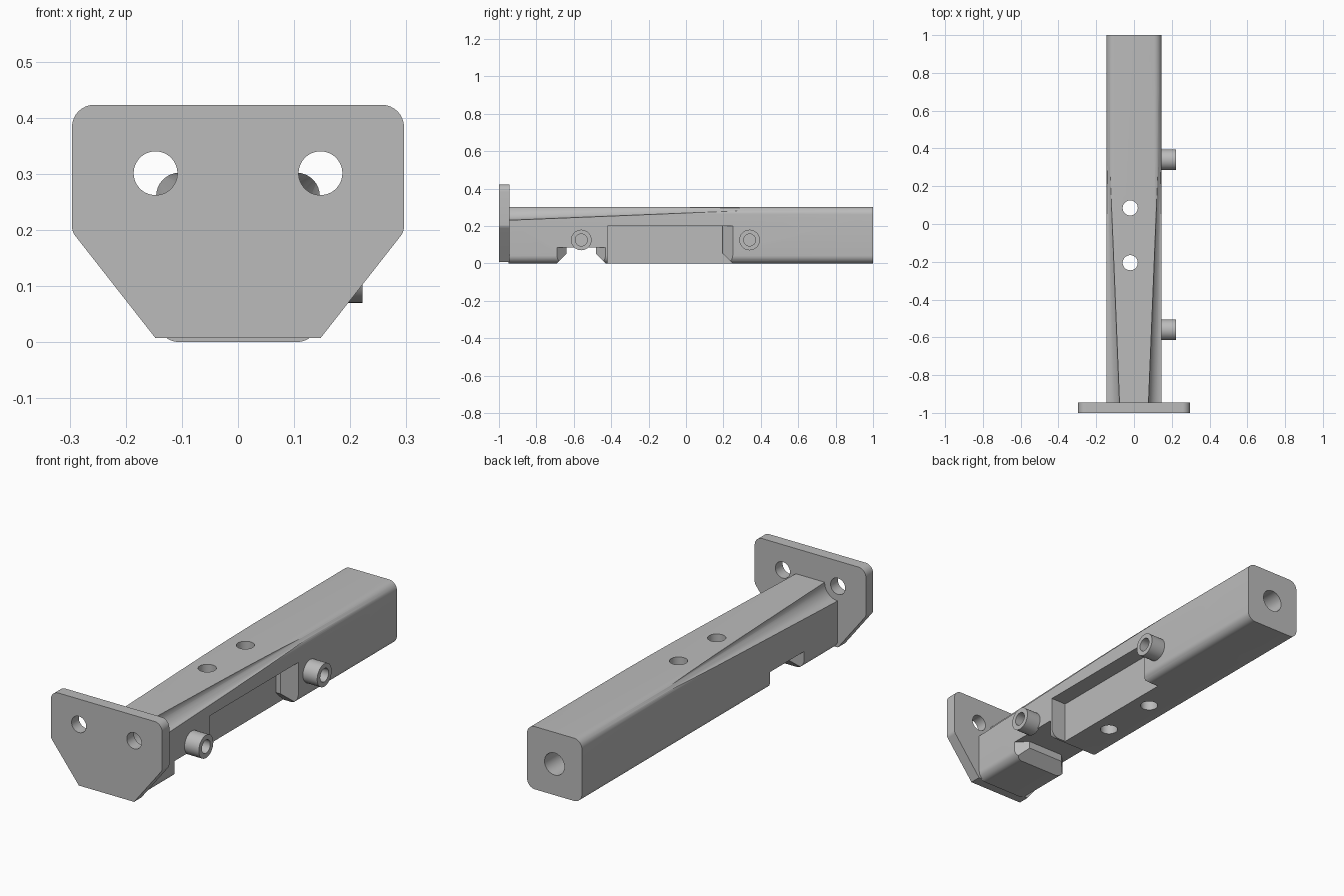
import bpy, bmesh, math
from mathutils import Vector, Matrix

if "Cube" in bpy.data.objects:
    bpy.data.objects.remove(bpy.data.objects["Cube"], do_unlink=True)

steel = bpy.data.materials.new("grey_steel")
steel.use_nodes = True
GREY = (0.5, 0.5, 0.5, 1)
steel.diffuse_color = GREY
steel.node_tree.nodes["Principled BSDF"].inputs["Base Color"].default_value = GREY


def add_object(name, bm):
    bmesh.ops.recalc_face_normals(bm, faces=bm.faces)
    mesh = bpy.data.meshes.new(name)
    bm.to_mesh(mesh)
    bm.free()
    obj = bpy.data.objects.new(name, mesh)
    bpy.context.collection.objects.link(obj)
    return obj


def prism(name, outline, axis, start, end):
    """Extrude a 2D outline along x, y or z; the outline uses the other two axes in order."""
    def place(p, depth):
        co = list(p)
        co.insert("xyz".index(axis), depth)
        return co
    bm = bmesh.new()
    face = bm.faces.new([bm.verts.new(place(p, start)) for p in outline])
    grown = bmesh.ops.extrude_face_region(bm, geom=[face])["geom"]
    shift = Vector(place((0, 0), end - start))
    bmesh.ops.translate(bm, vec=shift, verts=[g for g in grown if isinstance(g, bmesh.types.BMVert)])
    return add_object(name, bm)


def rod(name, axis, centre, length, r1, r2=None, sides=48):
    bm = bmesh.new()
    turn = {"x": Matrix.Rotation(math.pi / 2, 4, "Y"),
            "y": Matrix.Rotation(-math.pi / 2, 4, "X"),
            "z": Matrix.Identity(4)}[axis]
    bmesh.ops.create_cone(bm, cap_ends=True, segments=sides, radius1=r1,
                          radius2=r1 if r2 is None else r2, depth=length,
                          matrix=Matrix.Translation(centre) @ turn)
    return add_object(name, bm)


def rounded(corners, steps=8):
    """Fillet a polygon given as (x, y, radius) corners."""
    out = []
    for i, (x, y, r) in enumerate(corners):
        p = Vector((x, y))
        if r == 0:
            out.append(p)
            continue
        a = (Vector(corners[i - 1][:2]) - p).normalized()
        b = (Vector(corners[(i + 1) % len(corners)][:2]) - p).normalized()
        half = a.angle(b) / 2
        centre = p + (a + b).normalized() * r / math.sin(half)
        u = p + a * r / math.tan(half) - centre
        v = p + b * r / math.tan(half) - centre
        sweep = u.angle(v)
        for k in range(steps + 1):
            t = k / steps
            out.append(centre + (u * math.sin((1 - t) * sweep) + v * math.sin(t * sweep)) / math.sin(sweep))
    return out


def cut(obj, cutters):
    for c in cutters:
        c.hide_render = True
        mod = obj.modifiers.new(c.name, "BOOLEAN")
        mod.operation, mod.solver, mod.object = "DIFFERENCE", "EXACT", c
    graph = bpy.context.evaluated_depsgraph_get()
    graph.update()
    mesh = bpy.data.meshes.new_from_object(obj.evaluated_get(graph))
    obj.modifiers.clear()
    obj.data = mesh
    for c in cutters:
        bpy.data.objects.remove(c, do_unlink=True)


def finish(obj):
    obj.data.materials.clear()
    obj.data.materials.append(steel)
    bpy.ops.object.select_all(action="DESELECT")
    obj.select_set(True)
    bpy.context.view_layer.objects.active = obj
    bpy.ops.object.shade_smooth_by_angle(angle=math.radians(30))


HALF, TOP = 0.146, 0.302       # bar half width and height
BOLT_X, BOLT_Z = 0.147, 0.301  # flange bolt holes
PIN_Z, PIN_YS = 0.125, (-0.56, 0.34)

# Flange plate with rounded shoulders and two bolt holes
shape = [(-0.147, 0.007, 0), (0.147, 0.007, 0), (0.296, 0.197, 0.03),
         (0.296, 0.423, 0.04), (-0.296, 0.423, 0.04), (-0.296, 0.197, 0.03)]
plate = prism("flange_plate", rounded(shape), "y", -1, -0.945)
cut(plate, [rod("bolt_hole", "y", (s * BOLT_X, -0.97, BOLT_Z), 0.2, 0.039) for s in (-1, 1)])
finish(plate)

# Square bar with filleted long edges
section = [(-HALF, 0, 0.042), (HALF, 0, 0.042), (HALF, TOP, 0.042), (-HALF, TOP, 0.042)]
bar = prism("bar", rounded(section), "y", -0.95, 1)
cutters = []

# Tapered bolt clearance scoops along the upper edges
for s in (-1, 1):
    cutters.append(rod("scoop", "y", (s * BOLT_X, -0.16, BOLT_Z), 1.6, 0.071, 0.006, 64))

# Underside cross notch, flared at the sides and at the bottom
flare = [(-0.176, -0.72), (-0.096, -0.64), (0.096, -0.64), (0.176, -0.72),
         (0.176, -0.4), (0.096, -0.48), (-0.096, -0.48), (-0.176, -0.4)]
cutters.append(prism("notch", flare, "z", -0.1, 0.085))
cutters.append(prism("notch_flare", [(-0.72, -0.03), (-0.64, 0.05), (-0.48, 0.05), (-0.4, -0.03)],
                     "x", -0.2, 0.2))

# Side pocket, flared at its rear end
pocket = [(0.065, -0.42), (0.065, 0.195), (0.091, 0.195), (0.176, 0.28), (0.176, -0.42)]
cutters.append(prism("pocket", pocket, "z", -0.1, 0.2))
cutters.append(prism("pocket_flare", [(-0.42, -0.03), (-0.42, 0.055), (0.195, 0.055), (0.28, -0.03)],
                     "x", 0.065, 0.2))

# Vertical through holes, rear bore and pin bores
for y in (0.085, -0.205):
    cutters.append(rod("top_hole", "z", (-0.02, y, 0.15), 0.6, 0.04))
cutters.append(rod("rear_bore", "y", (0, 0.85, 0.15), 0.7, 0.053))
for y in PIN_YS:
    cutters.append(rod("pin_bore", "x", (0.2, y, PIN_Z), 0.2, 0.032))
cut(bar, cutters)
finish(bar)

# Hollow side pins
for label, y in zip(("front", "rear"), PIN_YS):
    pin = rod(label + "_side_pin", "x", (0.181, y, PIN_Z), 0.082, 0.055)
    cut(pin, [rod("bore", "x", (0.2, y, PIN_Z), 0.2, 0.032)])
    finish(pin)
